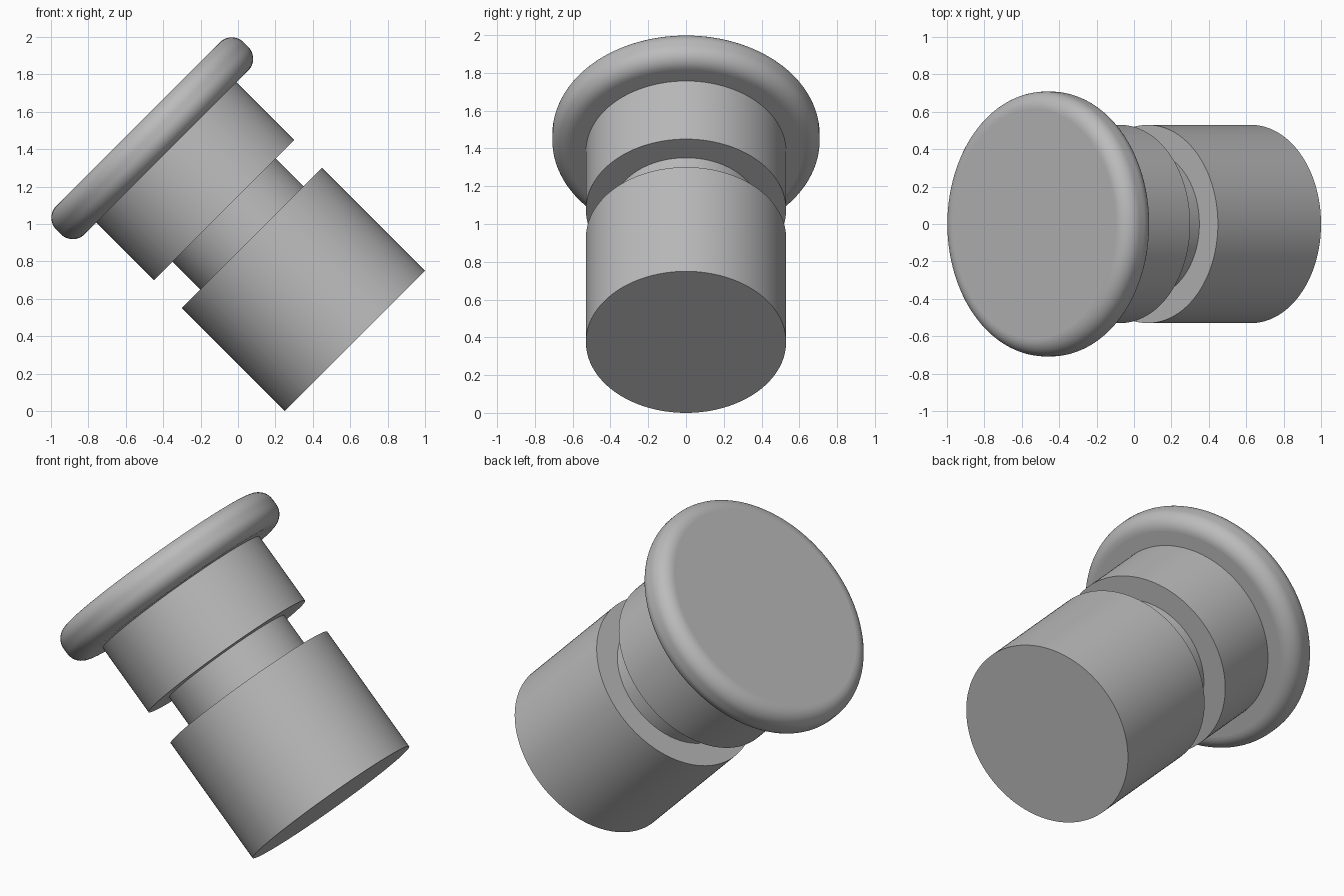
import bpy, bmesh, math
from mathutils import Matrix

cube = bpy.data.objects.get("Cube")
if cube:
    bpy.data.objects.remove(cube, do_unlink=True)

SIDES = 128
TILT = math.radians(-45)
BARREL_R = 0.53

# Single plain grey finish
grey = bpy.data.materials.new("plain_grey")
grey.use_nodes = True
colour = (0.5, 0.5, 0.5, 1)
grey.diffuse_color = colour
grey.node_tree.nodes["Principled BSDF"].inputs["Base Color"].default_value = colour

# Shared tilted axis: starts at the centre of the lower end
half = BARREL_R * math.sin(math.radians(45))
axis = Matrix.Translation((1 - half, 0, half)) @ Matrix.Rotation(TILT, 4, 'Y')


def disc(name, radius, start, end, fillet=0):
    """Round solid along the shared axis, with optional rounded rims."""
    bm = bmesh.new()
    bmesh.ops.create_cone(bm, cap_ends=True, segments=SIDES, radius1=radius,
                          radius2=radius, depth=end - start,
                          matrix=Matrix.Translation((0, 0, (start + end) / 2)))
    if fillet:
        rims = [e for e in bm.edges
                if abs(e.verts[0].co.z - e.verts[1].co.z) < 1e-5]
        bmesh.ops.bevel(bm, geom=rims, offset=fillet, segments=12,
                        profile=0.5, affect='EDGES')
    # Flat end caps, smooth round sides
    for f in bm.faces:
        f.smooth = len(f.verts) <= 4
    for e in bm.edges:
        e.smooth = all(f.smooth for f in e.link_faces)
    mesh = bpy.data.meshes.new(name)
    bm.to_mesh(mesh)
    bm.free()
    mesh.materials.append(grey)
    obj = bpy.data.objects.new(name, mesh)
    obj.matrix_world = axis
    bpy.context.collection.objects.link(obj)
    return obj


# Parts from the lower end to the head; hidden ends overlap slightly
disc("lower_barrel", BARREL_R, 0, 0.78)
disc("neck", 0.39, 0.75, 1.02)
disc("upper_collar", BARREL_R, 0.99, 1.46)
disc("rounded_head", 0.708, 1.425, 1.64, fillet=0.09)
